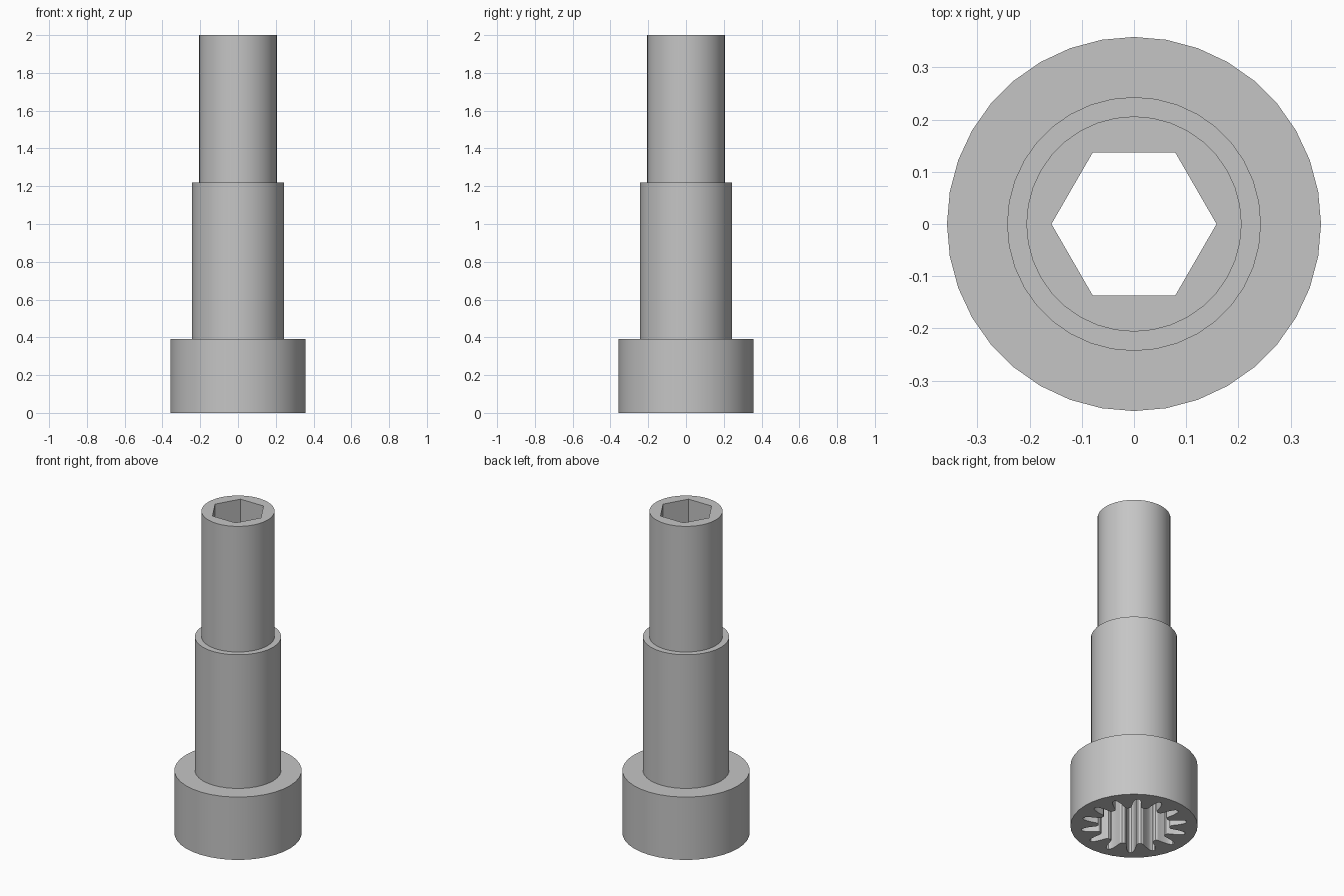
import bpy, bmesh, math

if "Cube" in bpy.data.objects:
    bpy.data.objects.remove(bpy.data.objects["Cube"])

SIDES = 36
TEETH = 14


def new_object(name, bm):
    bmesh.ops.recalc_face_normals(bm, faces=bm.faces)
    mesh = bpy.data.meshes.new(name)
    bm.to_mesh(mesh)
    bm.free()
    obj = bpy.data.objects.new(name, mesh)
    bpy.context.collection.objects.link(obj)
    return obj


def circle(radius, sides):
    return [(radius * math.cos(2 * math.pi * i / sides),
             radius * math.sin(2 * math.pi * i / sides)) for i in range(sides)]


def prism(name, outline, z0, z1):
    bm = bmesh.new()
    base = bm.faces.new([bm.verts.new((x, y, z0)) for x, y in outline])
    top = bmesh.ops.extrude_face_region(bm, geom=[base])["geom"]
    moved = [v for v in top if isinstance(v, bmesh.types.BMVert)]
    bmesh.ops.translate(bm, verts=moved, vec=(0, 0, z1 - z0))
    return new_object(name, bm)


# Stepped body: wide head, shoulder and narrow shank turned as one solid
profile = [(0.358, 0), (0.358, 0.39), (0.243, 0.39), (0.243, 1.22),
           (0.206, 1.22), (0.206, 2)]
bm = bmesh.new()
rings = [[bm.verts.new((x, y, z)) for x, y in circle(r, SIDES)] for r, z in profile]
for a, b in zip(rings, rings[1:]):
    for i in range(SIDES):
        j = (i + 1) % SIDES
        bm.faces.new((a[i], a[j], b[j], b[i]))
bm.faces.new(rings[0][::-1])
bm.faces.new(rings[-1])
body = new_object("stepped_sleeve", bm)

# Hexagonal bore right through the body
hex_cutter = prism("hex_bore_cutter", circle(0.158, 6), -0.1, 2.1)

# Splined socket in the underside: (radius, half width) of one groove
flank = [(0.198, 0.036), (0.207, 0.029), (0.225, 0.027), (0.25, 0.025),
         (0.275, 0.020), (0.292, 0.014), (0.299, 0.006)]
groove = [(r, -w) for r, w in flank] + [(r, w) for r, w in reversed(flank)]
outline = []
for k in range(TEETH):
    a = math.radians(54) + 2 * math.pi * k / TEETH
    c, s = math.cos(a), math.sin(a)
    outline += [(x * c - y * s, x * s + y * c) for x, y in groove]
spline_cutter = prism("spline_socket_cutter", outline, -0.1, 0.34)

# Cut both openings, then discard the cutters
bpy.context.view_layer.objects.active = body
body.select_set(True)
for cutter in (hex_cutter, spline_cutter):
    cutter.hide_render = True
    mod = body.modifiers.new(cutter.name, "BOOLEAN")
    mod.operation = "DIFFERENCE"
    mod.solver = "EXACT"
    mod.object = cutter
    bpy.ops.object.modifier_apply(modifier=mod.name)
    bpy.data.objects.remove(cutter, do_unlink=True)

# Plain grey metal
grey = bpy.data.materials.new("plain grey")
grey.diffuse_color = (0.56, 0.56, 0.56, 1)
grey.use_nodes = True
grey.node_tree.nodes["Principled BSDF"].inputs["Base Color"].default_value = grey.diffuse_color
body.data.materials.clear()
body.data.materials.append(grey)
for p in body.data.polygons:
    p.material_index = 0
bpy.ops.object.shade_smooth_by_angle(angle=math.radians(30))
